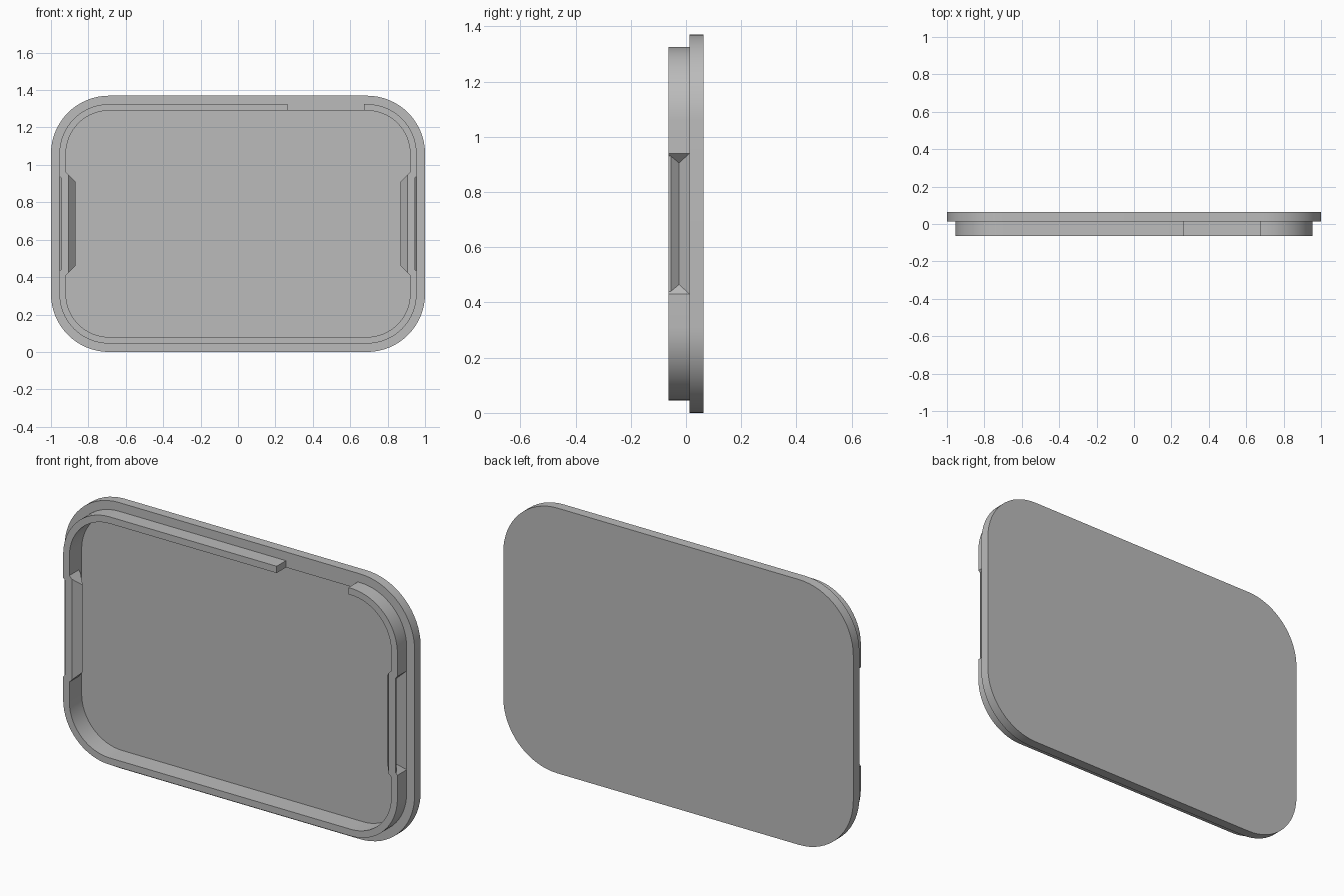
import bpy, bmesh, math

cube = bpy.data.objects.get("Cube")
if cube:
    bpy.data.objects.remove(cube, do_unlink=True)

# One plain grey for the whole lid
grey = bpy.data.materials.new("plain grey")
grey.use_nodes = True
colour = (0.5, 0.5, 0.5, 1)
grey.diffuse_color = colour
grey.node_tree.nodes["Principled BSDF"].inputs["Base Color"].default_value = colour

HALF_X, HALF_Z = 1.0, 0.685      # plate half sizes
RADIUS = 0.31                    # plate corner radius
OUT, INN = 0.045, 0.08           # rim insets from the plate edge
FRONT, STEP, FLOOR, BACK = -0.063, 0.013, 0.038, 0.063
STEPS = 16


def corner(sx, sz, start, inset):
    """Arc points of one rounded corner, running clockwise seen from the front."""
    r = RADIUS - inset
    cx, cz = sx * (HALF_X - RADIUS), HALF_Z + sz * (HALF_Z - RADIUS)
    angles = [math.radians(start - 90 * i / STEPS) for i in range(STEPS + 1)]
    return [(cx + r * math.cos(a), cz + r * math.sin(a)) for a in angles]


CORNERS = [(1, 1, 90), (1, -1, 0), (-1, -1, -90), (-1, 1, 180)]


def loft(name, rings, closed):
    """Join equal point rings with quads and cap both ends."""
    bm = bmesh.new()
    loops = [[bm.verts.new(p) for p in ring] for ring in rings]
    for a, b in zip(loops, loops[1:]):
        for i in range(len(a)):
            j = (i + 1) % len(a)
            bm.faces.new((a[i], a[j], b[j], b[i]))
    bm.faces.new(loops[0])
    bm.faces.new(loops[-1])
    bmesh.ops.recalc_face_normals(bm, faces=bm.faces)
    mesh = bpy.data.meshes.new(name)
    bm.to_mesh(mesh)
    bm.free()
    mesh.materials.append(grey)
    ob = bpy.data.objects.new(name, mesh)
    bpy.context.collection.objects.link(ob)
    bpy.ops.object.select_all(action="DESELECT")
    ob.select_set(True)
    bpy.context.view_layer.objects.active = ob
    bpy.ops.object.shade_smooth_by_angle(angle=math.radians(25))
    return ob


# Lid plate with a shallow recessed floor
def outline(inset, y):
    return [(x, y, z) for c in CORNERS for x, z in corner(*c, inset)]


loft("lid_plate", [outline(0, BACK), outline(0, STEP),
                   outline(INN, STEP), outline(INN, FLOOR)], False)

# Rim section: (inset, y, inward depth at the side clips, clip half length)
SECTION = [
    (OUT, FRONT, 0.01, 0.255),
    (OUT, -0.055, 0.01, 0.255),
    (OUT, -0.025, 0.035, 0.255),
    (OUT, STEP, 0.0, 0.255),
    (INN, STEP, 0.01, 0.275),
    (INN, -0.025, 0.05, 0.275),
    (INN, FRONT, 0.015, 0.275),
]


def top_station(x):
    return [(x, y, 2 * HALF_Z - inset) for inset, y, d, h in SECTION]


def corner_stations(c):
    arcs = {inset: corner(*c, inset) for inset in (OUT, INN)}
    return [[(arcs[s[0]][i][0], s[1], arcs[s[0]][i][1]) for s in SECTION]
            for i in range(STEPS + 1)]


def clip_stations(side):
    """Inward V bend of the rim, with ends sloping at 45 degrees."""
    rings = []
    for end, bent in ((1, 0), (1, 1), (-1, 1), (-1, 0)):
        rings.append([(side * (HALF_X - inset - d * bent), y,
                       HALF_Z + side * end * (h - d * bent))
                      for inset, y, d, h in SECTION])
    return rings


# Rim running clockwise from one side of the top gap to the other
stations = [top_station(0.675)]
stations += corner_stations(CORNERS[0]) + clip_stations(1)
stations += corner_stations(CORNERS[1]) + corner_stations(CORNERS[2])
stations += clip_stations(-1) + corner_stations(CORNERS[3])
stations.append(top_station(0.265))
loft("snap_rim", stations, False)
